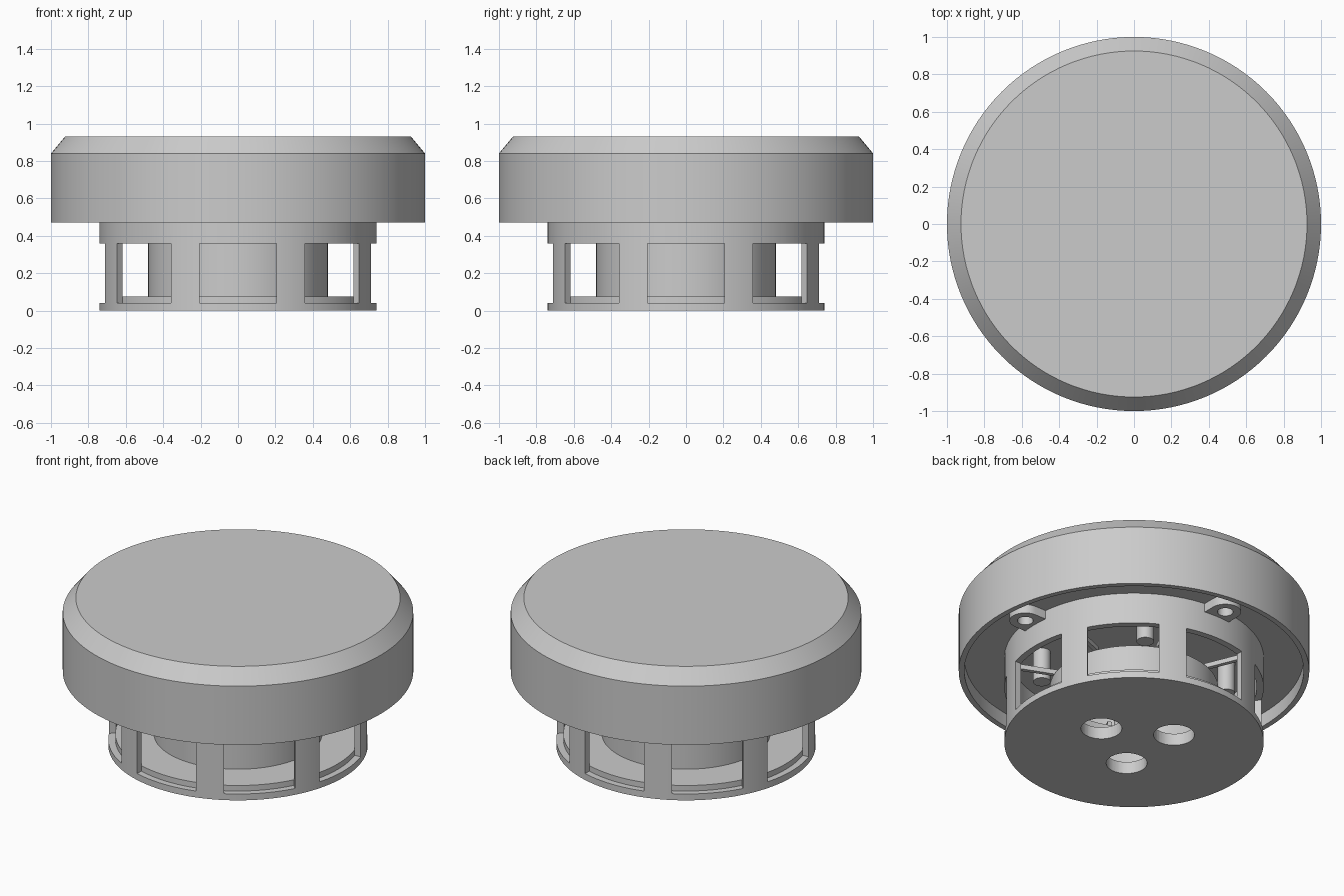
import bpy, bmesh
from math import cos, sin, pi, radians
from mathutils import Matrix, Vector

cube = bpy.data.objects.get("Cube")
if cube:
    bpy.data.objects.remove(cube)

grey = bpy.data.materials.new("light_grey")
grey.use_nodes = True
grey.diffuse_color = (0.6, 0.6, 0.6, 1)
grey.node_tree.nodes["Principled BSDF"].inputs["Base Color"].default_value = (0.6, 0.6, 0.6, 1)


def finish(name, bm):
    bmesh.ops.recalc_face_normals(bm, faces=bm.faces)
    mesh = bpy.data.meshes.new(name)
    bm.to_mesh(mesh)
    bm.free()
    obj = bpy.data.objects.new(name, mesh)
    bpy.context.collection.objects.link(obj)
    mesh.materials.append(grey)
    return obj


def lathe(name, profile, steps=128):
    """Spin a closed (radius, z) outline around the z axis."""
    bm = bmesh.new()
    verts = [bm.verts.new((r, 0, z)) for r, z in profile]
    edges = [bm.edges.new((a, b)) for a, b in zip(verts, verts[1:] + verts[:1])
             if a.co.x + b.co.x > 0]
    bmesh.ops.spin(bm, geom=verts + edges, axis=(0, 0, 1), cent=(0, 0, 0),
                   angle=2 * pi, steps=steps)
    bmesh.ops.remove_doubles(bm, verts=bm.verts, dist=0.0002)
    return finish(name, bm)


def prism(name, outline, z0, z1):
    """Extrude a flat (x, y) outline from z0 to z1."""
    bm = bmesh.new()
    face = bm.faces.new([bm.verts.new((x, y, z0)) for x, y in outline])
    top = bmesh.ops.extrude_face_region(bm, geom=[face])["geom"]
    bmesh.ops.translate(bm, vec=(0, 0, z1 - z0),
                        verts=[v for v in top if isinstance(v, bmesh.types.BMVert)])
    return finish(name, bm)


def arc(cx, radius, start, end, count):
    span = [radians(start + (end - start) * i / count) for i in range(count + 1)]
    return [(cx + radius * cos(a), radius * sin(a)) for a in span]


def circle(cx, radius):
    return arc(cx, radius, 0, 360, 32)[:-1]


def box(x0, x1, half):
    return [(x0, -half), (x1, -half), (x1, half), (x0, half)]


def turn(obj, degrees):
    obj.data.transform(Matrix.Rotation(radians(degrees), 4, "Z"))
    return obj


def cut(obj, cutters):
    """Subtract the cutters, bake the result and drop the helpers."""
    for c in cutters:
        mod = obj.modifiers.new("cut", "BOOLEAN")
        mod.operation, mod.solver, mod.object = "DIFFERENCE", "EXACT", c
        c.hide_render = True
    graph = bpy.context.evaluated_depsgraph_get()
    mesh = bpy.data.meshes.new_from_object(obj.evaluated_get(graph))
    obj.modifiers.clear()
    obj.data = mesh
    for c in cutters:
        bpy.data.objects.remove(c)


parts = []

# Wide cap with bevelled top and hollow underside rim
parts.append(lathe("cap", [(0, .555), (.968, .555), (.968, .47), (1, .47),
                           (1, .84), (.925, .93), (0, .93)]))

# Lower cage wall with eight windows
wall = lathe("cage_wall", [(.70, 0), (.74, 0), (.74, .558), (.70, .558)])
cut(wall, [turn(prism("window_cutter", box(.55, .9, .205), .04, .36), 45 * i)
           for i in range(8)])
parts.append(wall)

# Floor plate with three round holes
floor = lathe("floor_plate", [(0, 0), (.70, 0), (.70, .075), (0, .075)])
cut(floor, [turn(prism("hole_cutter", circle(.243, .117), -.1, .2), 120 * i)
            for i in range(3)])
parts.append(floor)

# Inner sensor tube
parts.append(lathe("inner_tube", [(.45, .074), (.48, .074), (.48, .36), (.45, .36)]))

# Spokes joining the tube to the pillars
for i in range(8):
    parts.append(turn(prism("spoke", box(.46, .71, .012), .36, .39), 22.5 + 45 * i))

# Posts hanging from the cap, and screw lugs beside the wall
for i in range(4):
    parts.append(turn(prism("post", circle(.53, .05), .36, .557), 90 * i - 33))
    lug = prism("screw_lug", [(.72, -.09)] + arc(.81, .09, -90, 90, 16) + [(.72, .09)],
                .5, .557)
    cut(lug, [prism("screw_cutter", circle(.81, .045), .45, .552)])
    parts.append(turn(lug, 90 * i))

# Smooth the round sides, keep the edges crisp
bpy.ops.object.select_all(action="DESELECT")
for p in parts:
    p.select_set(True)
bpy.context.view_layer.objects.active = parts[0]
bpy.ops.object.shade_smooth_by_angle(angle=radians(30))
